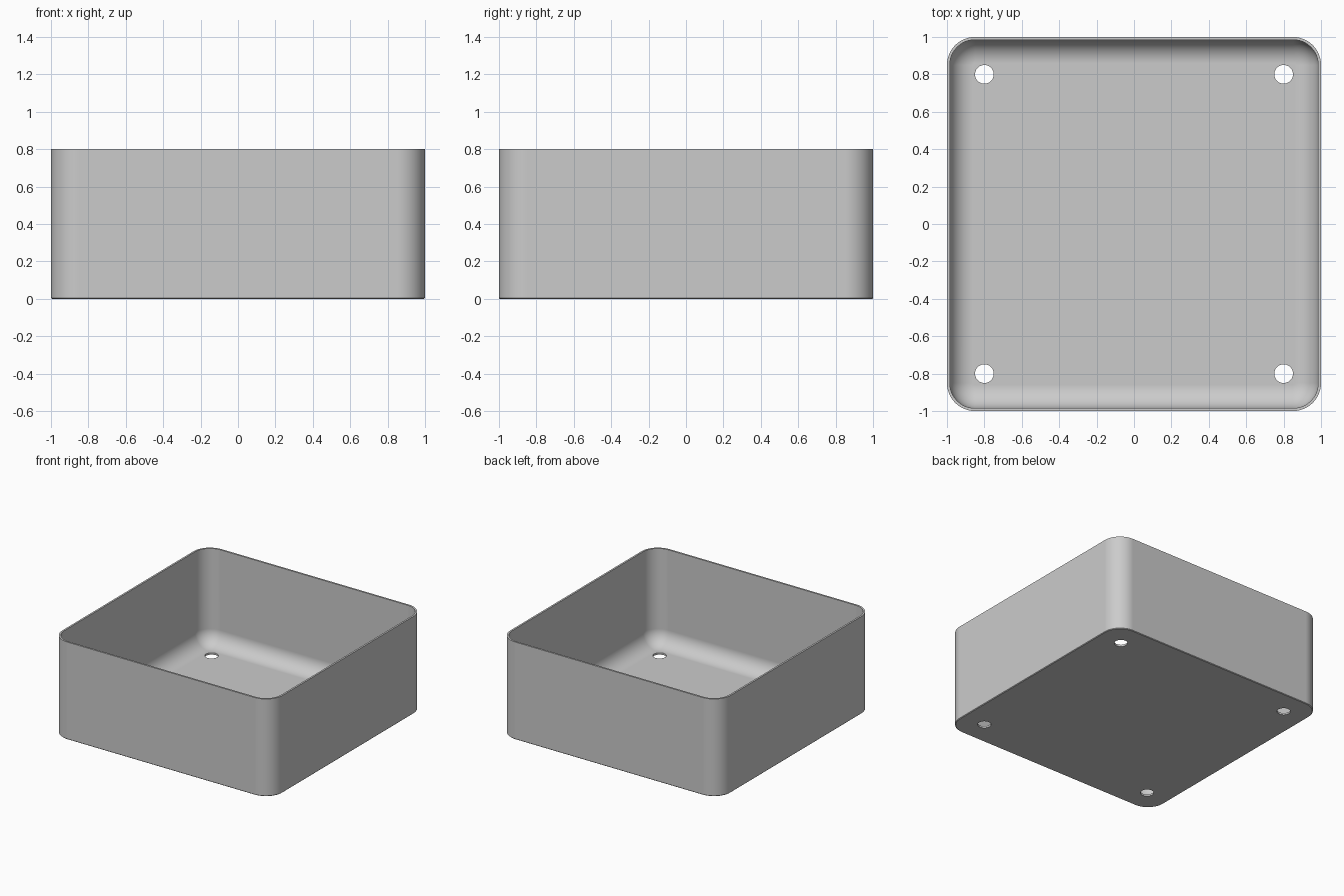
import bpy
import bmesh
from math import sin, cos, pi
from mathutils import Matrix

cube = bpy.data.objects.get("Cube")
if cube:
    bpy.data.objects.remove(cube, do_unlink=True)

HALF, HEIGHT, CORNER = 1.0, 0.8, 0.15
WALL, FLOOR, FILLET, EASE = 0.015, 0.015, 0.125, 0.005
HOLE_POS, HOLE_RADIUS = 0.8, 0.05
STEPS = 12

grey = bpy.data.materials.new("plain grey")
grey.use_nodes = True
colour = (0.6, 0.6, 0.6, 1)
grey.diffuse_color = colour
grey.node_tree.nodes["Principled BSDF"].inputs["Base Color"].default_value = colour


def ring(bm, inset, z):
    """Rounded square, inset evenly from the outer wall."""
    radius, centre = CORNER - inset, HALF - CORNER
    verts = []
    for q, (sx, sy) in enumerate([(1, 1), (-1, 1), (-1, -1), (1, -1)]):
        for i in range(STEPS + 1):
            a = (q + i / STEPS) * pi / 2
            verts.append(bm.verts.new((sx * centre + radius * cos(a),
                                       sy * centre + radius * sin(a), z)))
    return verts


def finish(bm, name):
    bmesh.ops.recalc_face_normals(bm, faces=bm.faces)
    mesh = bpy.data.meshes.new(name)
    bm.to_mesh(mesh)
    bm.free()
    mesh.materials.append(grey)
    obj = bpy.data.objects.new(name, mesh)
    bpy.context.collection.objects.link(obj)
    return obj


# Wall section: outside upward, over the rim, down inside, round into the floor
section = [(EASE, 0), (0, EASE), (0, HEIGHT), (WALL, HEIGHT)]
for i in range(STEPS + 1):
    a = i / STEPS * pi / 2
    section.append((WALL + FILLET * (1 - cos(a)), FLOOR + FILLET * (1 - sin(a))))

bm = bmesh.new()
rings = [ring(bm, d, z) for d, z in section]
for low, high in zip(rings, rings[1:]):
    for i in range(len(low)):
        j = (i + 1) % len(low)
        bm.faces.new((low[i], low[j], high[j], high[i]))
bm.faces.new(rings[0])
bm.faces.new(rings[-1])
tray = finish(bm, "tray")

# Four round holes through the floor
bm = bmesh.new()
for sx in (-1, 1):
    for sy in (-1, 1):
        bmesh.ops.create_cone(bm, cap_ends=True, segments=48, radius1=HOLE_RADIUS,
                              radius2=HOLE_RADIUS, depth=0.2,
                              matrix=Matrix.Translation((sx * HOLE_POS, sy * HOLE_POS, 0)))
cutter = finish(bm, "hole_cutter")
cutter.hide_render = True
cut = tray.modifiers.new("holes", "BOOLEAN")
cut.operation, cut.solver, cut.object = "DIFFERENCE", "EXACT", cutter

# Apply the cut, then shade smooth with crisp rims
bpy.ops.object.select_all(action="DESELECT")
tray.select_set(True)
bpy.context.view_layer.objects.active = tray
bpy.ops.object.modifier_apply(modifier=cut.name)
bpy.data.objects.remove(cutter, do_unlink=True)
bpy.ops.object.shade_smooth_by_angle(angle=pi / 6)
weighted = tray.modifiers.new("flat floor normals", "WEIGHTED_NORMAL")
weighted.keep_sharp = True
